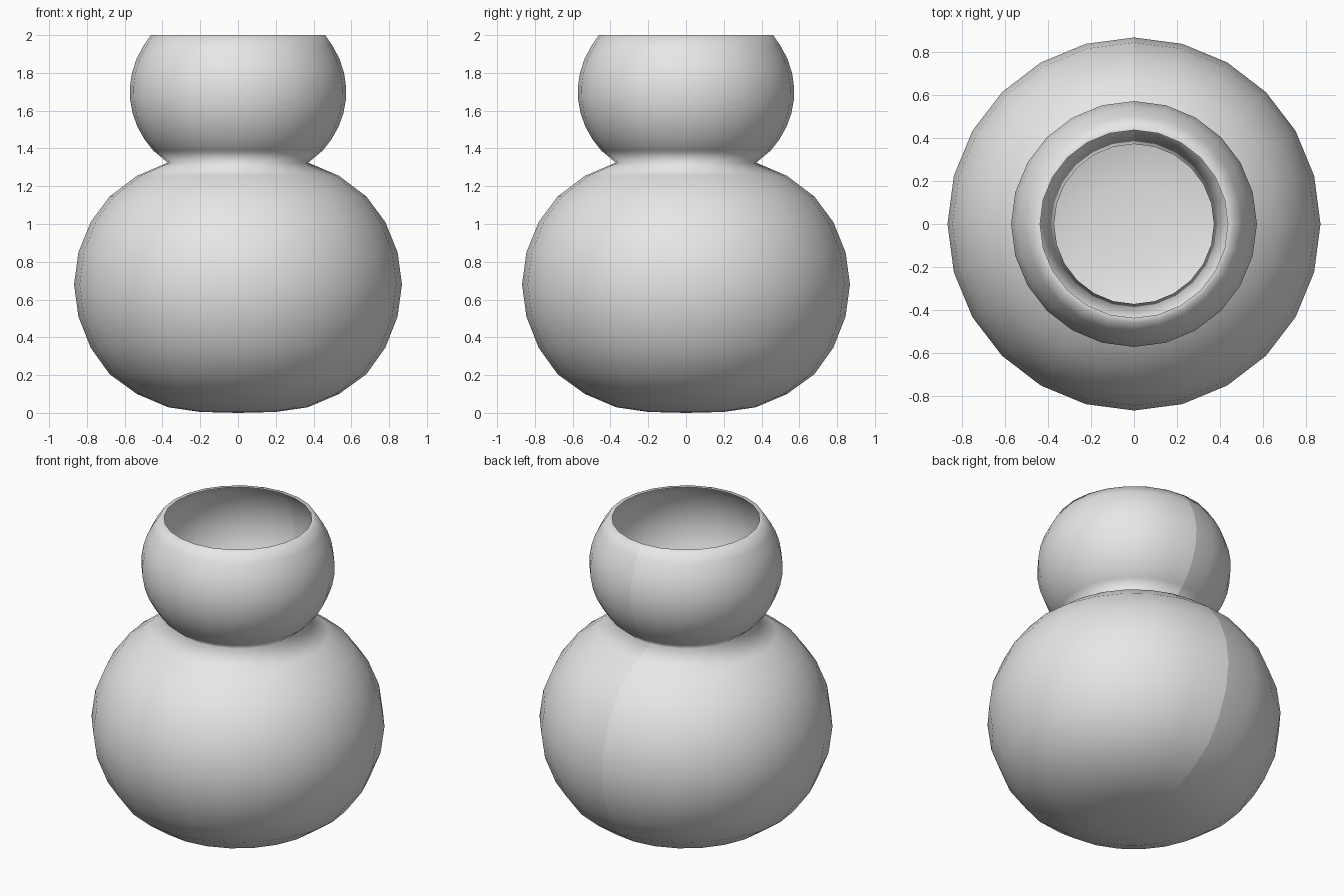
import bpy
import bmesh
import math
from mathutils import Vector

cube = bpy.data.objects.get("Cube")
if cube:
    bpy.data.objects.remove(cube)

SIDES = 24

# Clay colour
clay = bpy.data.materials.new("light_grey_clay")
clay.use_nodes = True
grey = (0.8, 0.8, 0.8, 1)
clay.diffuse_color = grey
clay.node_tree.nodes["Principled BSDF"].inputs["Base Color"].default_value = grey

# Thin-walled profile: closed base and wide lower bulb up to the neck
profile = [(0, 0), (0.2, 0.005), (0.37, 0.03), (0.535, 0.1), (0.68, 0.205),
           (0.78, 0.345), (0.845, 0.51), (0.868, 0.68), (0.845, 0.85),
           (0.78, 1.01), (0.68, 1.145), (0.535, 1.255), (0.372, 1.325)]

# Upper bulb: part of an ellipse, from just above the neck to the rim
STEPS = 10
low, high = math.radians(-47), math.radians(37)
for i in range(1, STEPS + 1):
    a = low + (high - low) * i / STEPS
    profile.append((0.573 * math.cos(a), 1.7 + 0.5 * math.sin(a)))

# Narrow flat lip turned inward
profile[-1] = (0.462, 2.0)
profile.append((0.437, 2.0))

# Turn the profile once around z, leaving the seam open at the back
bm = bmesh.new()
verts = [bm.verts.new((0, r, z)) for r, z in profile]
edges = [bm.edges.new(pair) for pair in zip(verts, verts[1:])]
bmesh.ops.spin(bm, geom=verts + edges, cent=Vector(), axis=Vector((0, 0, 1)),
               angle=math.tau, steps=SIDES, use_merge=False)
axis_verts = [v for v in bm.verts if v.co.xy.length < 0.001]
bmesh.ops.remove_doubles(bm, verts=axis_verts, dist=0.001)
bmesh.ops.recalc_face_normals(bm, faces=bm.faces)

# Make sure the faces point out of the vase
widest = max(bm.faces, key=lambda f: f.calc_center_median().xy.length)
if widest.normal.xy.dot(widest.calc_center_median().xy) < 0:
    bmesh.ops.reverse_faces(bm, faces=bm.faces)
for face in bm.faces:
    face.smooth = True

mesh = bpy.data.meshes.new("gourd_vase")
bm.to_mesh(mesh)
bm.free()
mesh.materials.append(clay)
vase = bpy.data.objects.new("gourd_vase", mesh)
bpy.context.collection.objects.link(vase)
